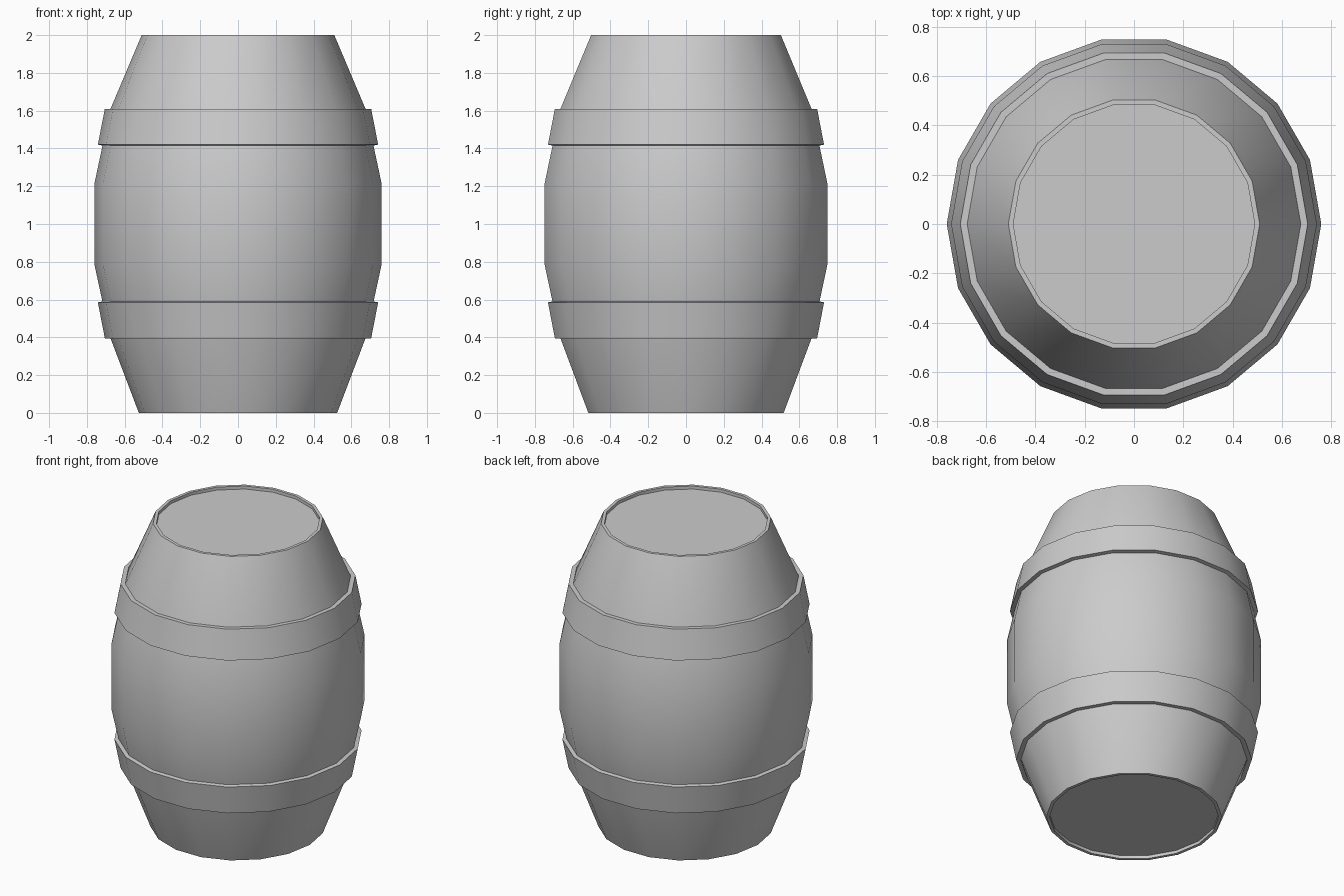
import bpy, bmesh
from math import cos, sin, tau, radians

if "Cube" in bpy.data.objects:
    bpy.data.objects.remove(bpy.data.objects["Cube"])

SIDES = 18


def lathe(name, profile, closed=False):
    """Revolve (radius, z) points around z; open profiles are capped at both ends."""
    bm = bmesh.new()
    rings = [[bm.verts.new((r * cos(tau * i / SIDES), r * sin(tau * i / SIDES), z))
              for i in range(SIDES)] for r, z in profile]
    pairs = list(zip(rings, rings[1:]))
    if closed:
        pairs.append((rings[-1], rings[0]))
    for a, b in pairs:
        for i in range(SIDES):
            j = (i + 1) % SIDES
            bm.faces.new((a[i], a[j], b[j], b[i]))
    if not closed:
        bm.faces.new(rings[0])
        bm.faces.new(rings[-1])
    bmesh.ops.recalc_face_normals(bm, faces=bm.faces[:])
    mesh = bpy.data.meshes.new(name)
    bm.to_mesh(mesh)
    bm.free()
    obj = bpy.data.objects.new(name, mesh)
    bpy.context.collection.objects.link(obj)
    bpy.ops.object.select_all(action='DESELECT')
    obj.select_set(True)
    bpy.context.view_layer.objects.active = obj
    bpy.ops.object.shade_smooth_by_angle(angle=radians(30))
    return obj


# Bulging body with thin rims and recessed lids
lathe("barrel_body", [
    (0.505, 0.02), (0.505, 0.0), (0.525, 0.0),
    (0.677, 0.4), (0.76, 0.785), (0.76, 1.215), (0.677, 1.605),
    (0.51, 2.0), (0.49, 2.0), (0.49, 1.98)])

# Metal hoops, mirrored about mid height
hoop = [(0.677, 1.61), (0.705, 1.61), (0.742, 1.42), (0.716, 1.415)]
lathe("upper_hoop", hoop, closed=True)
lathe("lower_hoop", [(r, 2.005 - z) for r, z in hoop], closed=True)
